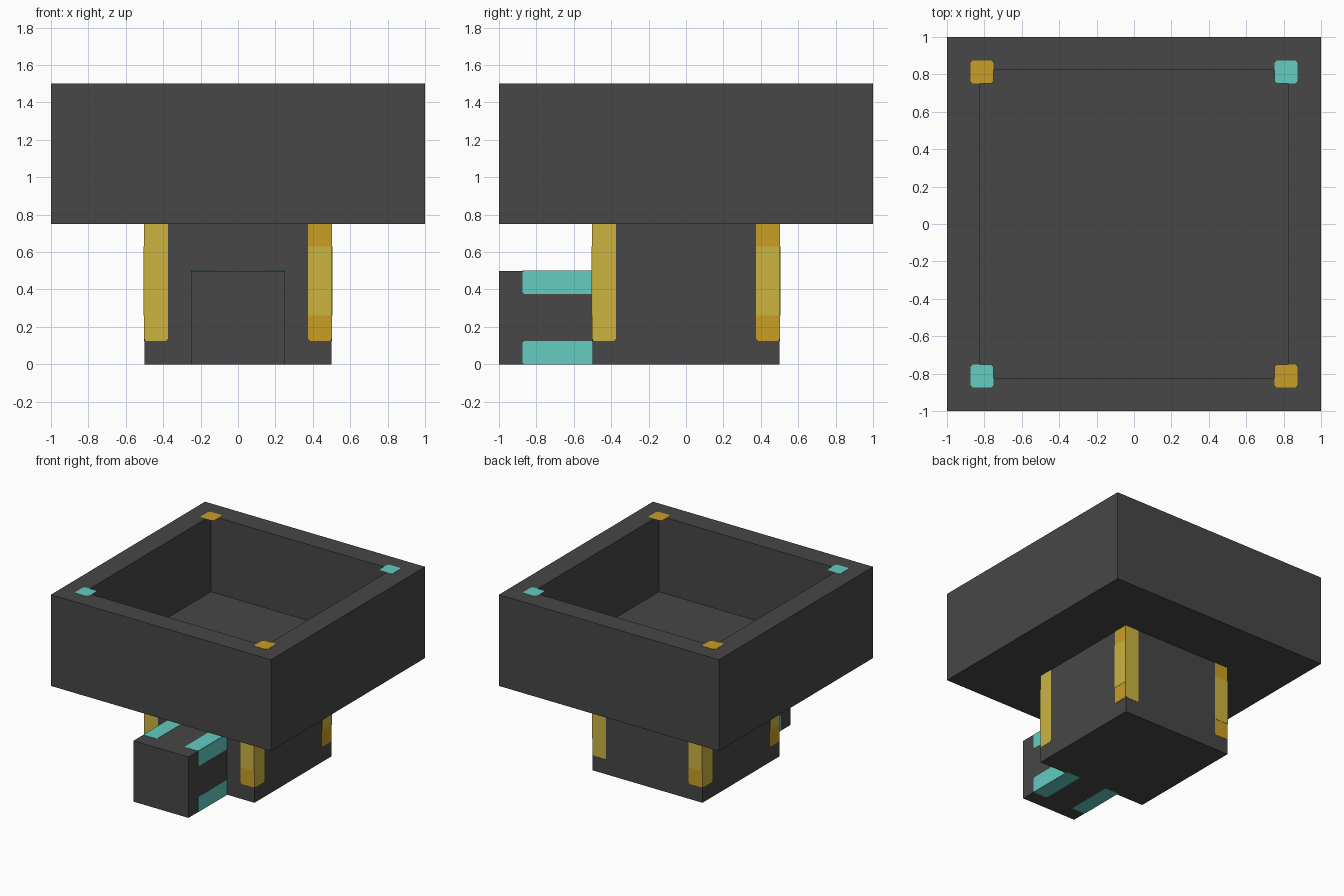
import bpy, bmesh
from math import pi
from mathutils import Matrix, Vector

cube = bpy.data.objects.get("Cube")
if cube:
    bpy.data.objects.remove(cube)


def material(name, rgb):
    mat = bpy.data.materials.new(name)
    mat.use_nodes = True
    mat.diffuse_color = (*rgb, 1)
    bsdf = next(n for n in mat.node_tree.nodes if n.type == 'BSDF_PRINCIPLED')
    bsdf.inputs["Base Color"].default_value = (*rgb, 1)
    return mat


GREY = material("dark grey", (0.063, 0.063, 0.063))
YELLOW = material("yellow", (0.597, 0.451, 0.053))
ORANGE = material("orange", (0.591, 0.337, 0.018))
TEAL = material("teal", (0.125, 0.604, 0.539))


def finish(name, bm, mat):
    bmesh.ops.recalc_face_normals(bm, faces=bm.faces)
    mesh = bpy.data.meshes.new(name)
    bm.to_mesh(mesh)
    bm.free()
    mesh.materials.append(mat)
    obj = bpy.data.objects.new(name, mesh)
    bpy.context.collection.objects.link(obj)
    return obj


def box_mesh(lo, hi):
    bm = bmesh.new()
    lo, hi = Vector(lo), Vector(hi)
    place = Matrix.Translation((lo + hi) / 2) @ Matrix.Diagonal((*(hi - lo), 1))
    bmesh.ops.create_cube(bm, size=1, matrix=place)
    return bm


def plate(name, u, v, mat, place, thick=0.002, cut=0.01):
    """Thin plate on the local z = 0 plane with clipped corners."""
    (u0, u1), (v0, v1) = u, v
    outline = [(u0 + cut, v0), (u1 - cut, v0), (u1, v0 + cut), (u1, v1 - cut),
               (u1 - cut, v1), (u0 + cut, v1), (u0, v1 - cut), (u0, v0 + cut)]
    bm = bmesh.new()
    face = bm.faces.new([bm.verts.new((a, b, 0)) for a, b in outline])
    top = bmesh.ops.extrude_face_region(bm, geom=[face])["geom"]
    bmesh.ops.translate(bm, vec=(0, 0, thick),
                        verts=[g for g in top if isinstance(g, bmesh.types.BMVert)])
    bmesh.ops.transform(bm, matrix=place, verts=bm.verts)
    return finish(name, bm, mat)


# Open bowl: inset the top face and push it down to the inner floor
bm = box_mesh((-1, -1, 0.75), (1, 1, 1.5))
top = max(bm.faces, key=lambda f: f.calc_center_median().z)
bmesh.ops.inset_individual(bm, faces=[top], thickness=0.25)
walls = bmesh.ops.extrude_discrete_faces(bm, faces=[top])["faces"]
bmesh.ops.translate(bm, vec=(0, 0, -0.625), verts=walls[0].verts)
finish("bowl", bm, GREY)

# Funnel body and front spout
finish("body", box_mesh((-0.5, -0.5, 0), (0.5, 0.5, 0.75)), GREY)
finish("spout", box_mesh((-0.25, -1, 0), (0.25, -0.5, 0.5)), GREY)

# Square marks on the rim corners
for sx in (-1, 1):
    for sy in (-1, 1):
        place = Matrix.Translation((sx * 0.8125, sy * 0.8125, 1.5))
        plate("rim_mark", (-0.0625, 0.0625), (-0.0625, 0.0625),
              TEAL if sx == sy else ORANGE, place, cut=0.014)

# Body corner strips: the same pair on each of the four sides
for i in range(4):
    side = (Matrix.Rotation(i * pi / 2, 4, 'Z') @ Matrix.Translation((0, -0.5, 0))
            @ Matrix.Rotation(pi / 2, 4, 'X'))
    plate("yellow_strip", (-0.5, -0.375), (0.125, 0.77), YELLOW, side)
    plate("orange_strip", (0.375, 0.5), (0.125, 0.77), ORANGE, side)
    plate("strip_middle", (0.375, 0.5), (0.26, 0.63), YELLOW, side, 0.004, 0.001)

# Spout edge strips: a pair on the top, bottom and both flanks
for i in range(4):
    side = (Matrix.Translation((0, 0, 0.25)) @ Matrix.Rotation(i * pi / 2, 4, 'Y')
            @ Matrix.Translation((0, 0, 0.25)))
    for u in ((-0.25, -0.125), (0.125, 0.25)):
        plate("spout_strip", u, (-0.875, -0.48), TEAL, side)
